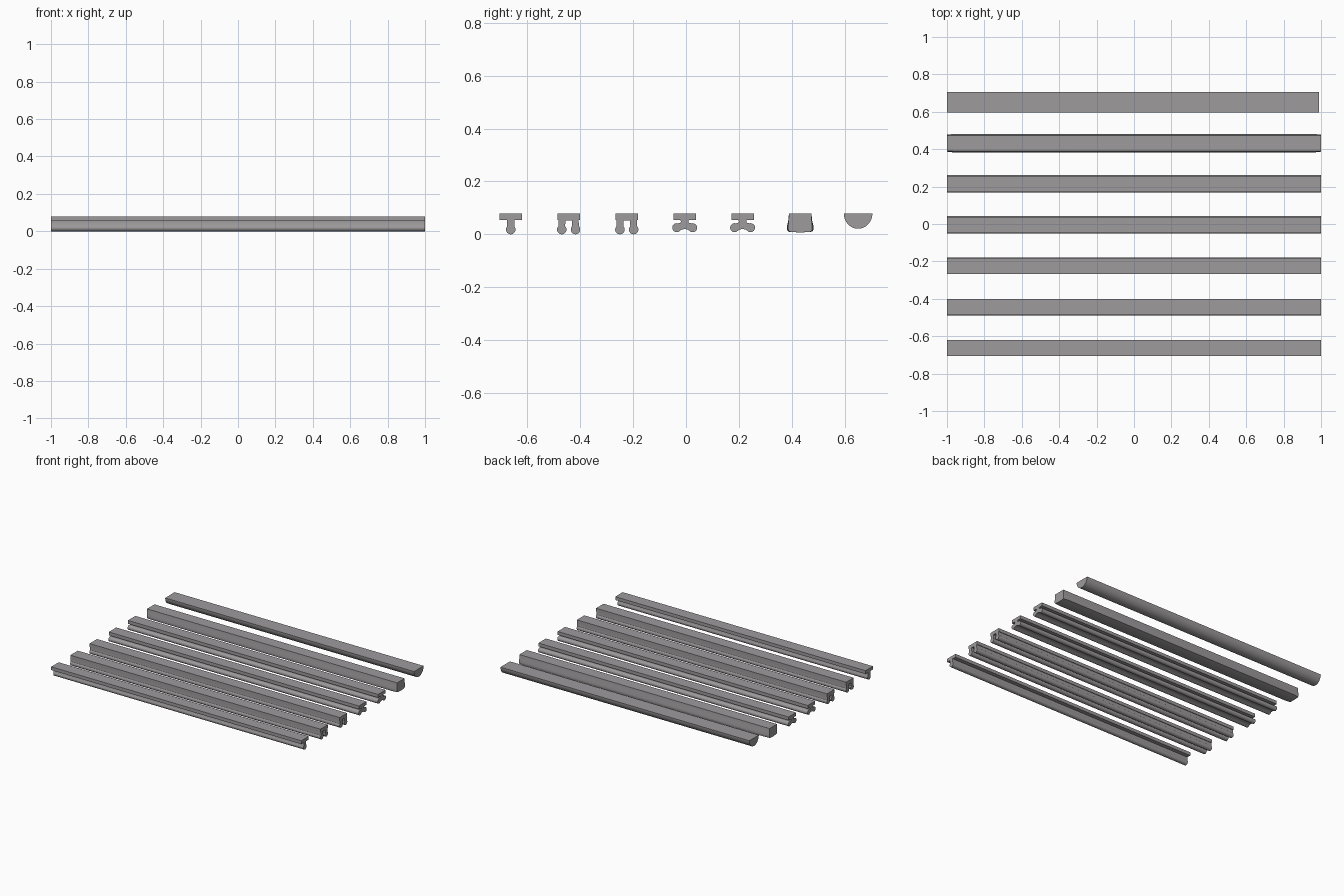
import bpy, bmesh, math

if "Cube" in bpy.data.objects:
    bpy.data.objects.remove(bpy.data.objects["Cube"])

TOP, LEDGE = 0.079, 0.055      # top face and underside of the flat flange
HALF = 0.0425                  # half width of the flange

grey = bpy.data.materials.new("grey")
grey.diffuse_color = (0.34, 0.325, 0.335, 1)
grey.use_nodes = True
grey.node_tree.nodes["Principled BSDF"].inputs["Base Color"].default_value = grey.diffuse_color


def arc(cy, cz, r, start, end, steps=12):
    """Points on an arc, angles in degrees."""
    return [(cy + r * math.cos(math.radians(start + (end - start) * i / steps)),
             cz + r * math.sin(math.radians(start + (end - start) * i / steps)))
            for i in range(steps + 1)]


def mirrored(half):
    """Complete a half outline given from top centre to bottom."""
    return half + [(-y, z) for y, z in reversed(half) if y > 1e-6]


def bar(name, y, sections):
    """Loft a bar through (x, outline) sections and cap both ends."""
    bm = bmesh.new()
    rings = [[bm.verts.new((x, y + py, pz)) for py, pz in outline]
             for x, outline in sections]
    n = len(rings[0])
    for a, b in zip(rings, rings[1:]):
        for i in range(n):
            j = (i + 1) % n
            bm.faces.new((a[i], a[j], b[j], b[i]))
    bm.faces.new(rings[0])
    bm.faces.new(rings[-1])
    bmesh.ops.recalc_face_normals(bm, faces=bm.faces)
    mesh = bpy.data.meshes.new(name)
    bm.to_mesh(mesh)
    bm.free()
    mesh.materials.append(grey)
    obj = bpy.data.objects.new(name, mesh)
    bpy.context.collection.objects.link(obj)
    bpy.ops.object.select_all(action="DESELECT")
    obj.select_set(True)
    bpy.context.view_layer.objects.active = obj
    bpy.ops.object.shade_smooth_by_angle(angle=math.radians(35))


def straight(name, y, outline, x0=-1, x1=1):
    bar(name, y, [(x0, outline), (x1, outline)])


flange = [(0, TOP), (HALF, TOP), (HALF, LEDGE)]

# Single stem ending in a round bead
single = flange + [(0.0135, LEDGE)] + arc(0, 0.018, 0.018, 40, -90)
straight("single_stem_strip", -0.663, mirrored(single))

# Two parallel legs with rounded feet
double = (flange + [(0.038, LEDGE)] + arc(0.026, 0.018, 0.018, 45, -225, 20)
          + [(0.012, 0.053), (0, 0.053)])
for name, y in (("double_leg_strip_front", -0.444), ("double_leg_strip_back", -0.224)):
    straight(name, y, mirrored(double))

# Short neck with two splayed, bead-ended arms
splayed = (flange + [(0.016, LEDGE), (0.014, 0.047), (0.018, 0.042)]
           + arc(0.030, 0.025, 0.017, 100, -115, 16) + [(0.012, 0.018), (0, 0.020)])
for name, y in (("splayed_arm_strip_middle", -0.005), ("splayed_arm_strip_back", 0.214)):
    straight(name, y, mirrored(splayed))


# Solid block that flares towards a softly rounded base, slimmer at its ends
def block(flare):
    w = HALF + flare
    return mirrored([(0, TOP), (HALF, TOP), (HALF + flare * 0.4, 0.05), (w, 0.032),
                     (w, 0.018), (w - 0.003, 0.012), (w - 0.010, 0.009), (0, 0.007)])


bar("flared_block_strip", 0.432,
    [(-1, block(0.003)), (-0.96, block(0.0075)), (0.96, block(0.0075)), (1, block(0.003))])

# Half-round strip, flat side up
half_round = [(0, TOP)] + arc(0, TOP, 0.054, 0, -90, 14)
half_round = mirrored([(y, TOP - (TOP - z) * 1.07) for y, z in half_round])
straight("half_round_strip", 0.651, half_round, -1, 0.99)
